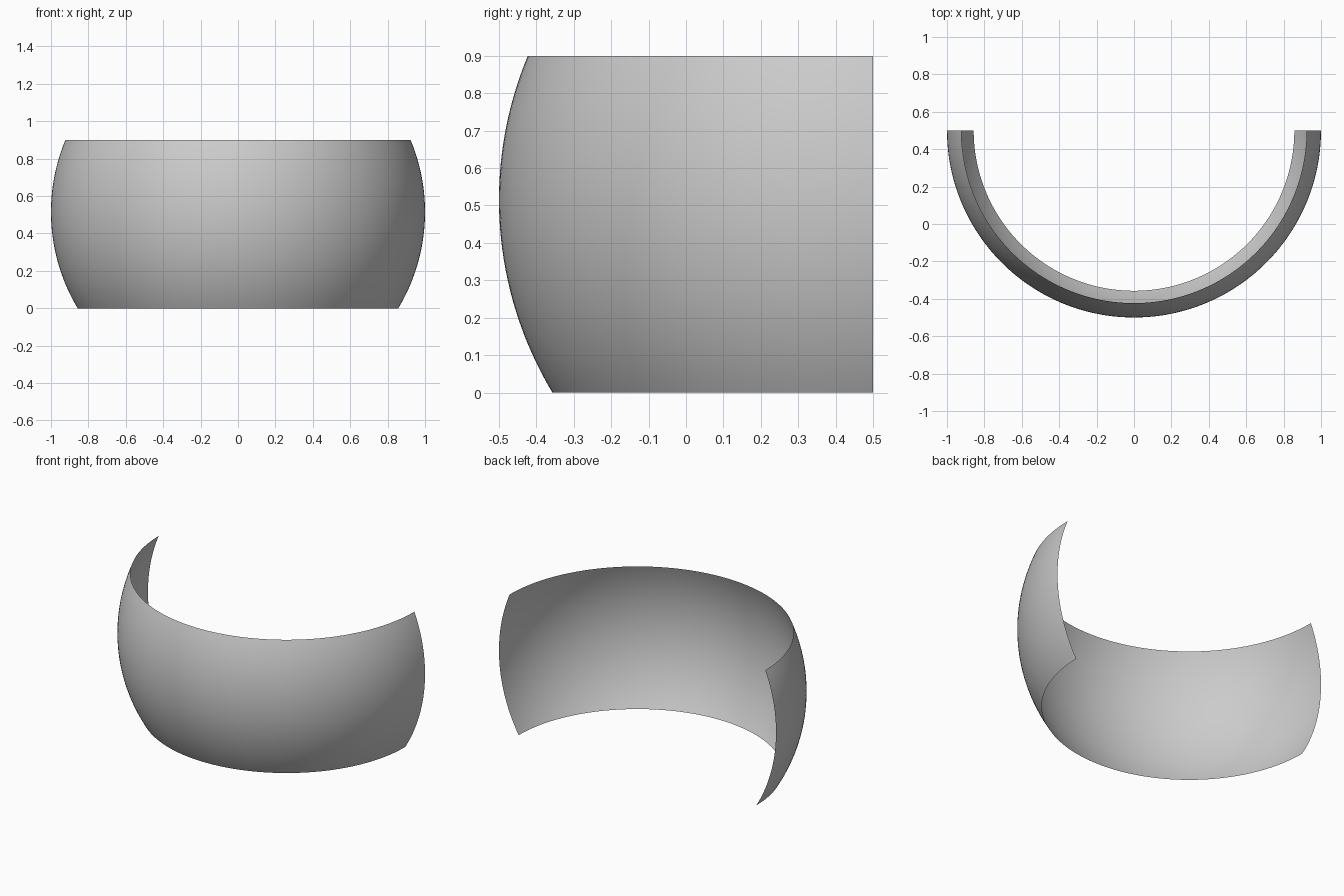
import bpy, bmesh, math
from mathutils import Vector

if "Cube" in bpy.data.objects:
    bpy.data.objects.remove(bpy.data.objects["Cube"])

RADIUS = 1.0
CENTER = Vector((0, 0.5, 0.515))   # sphere centre, on the open back edge
HEIGHT = 0.9
RINGS, STEPS = 32, 96

# Profile arc: slice of a circle between the flat bottom and top cuts
low = math.asin(-CENTER.z / RADIUS)
high = math.asin((HEIGHT - CENTER.z) / RADIUS)
bm = bmesh.new()
arc = []
for i in range(RINGS + 1):
    a = low + (high - low) * i / RINGS
    arc.append(bm.verts.new(CENTER + RADIUS * Vector((-math.cos(a), 0, math.sin(a)))))
edges = [bm.edges.new(pair) for pair in zip(arc, arc[1:])]

# Sweep the arc half a turn around the front, as an open single-layer shell
bmesh.ops.spin(bm, geom=arc + edges, cent=CENTER, axis=(0, 0, 1),
               angle=math.pi, steps=STEPS, use_duplicate=False)

# Make every face point outward
bm.normal_update()
for f in bm.faces:
    if f.normal.dot(f.calc_center_median() - CENTER) < 0:
        f.normal_flip()

mesh = bpy.data.meshes.new("curved_band")
bm.to_mesh(mesh)
bm.free()
band = bpy.data.objects.new("curved_band", mesh)
bpy.context.collection.objects.link(band)

# Smooth shading
bpy.context.view_layer.objects.active = band
band.select_set(True)
bpy.ops.object.shade_smooth_by_angle()
